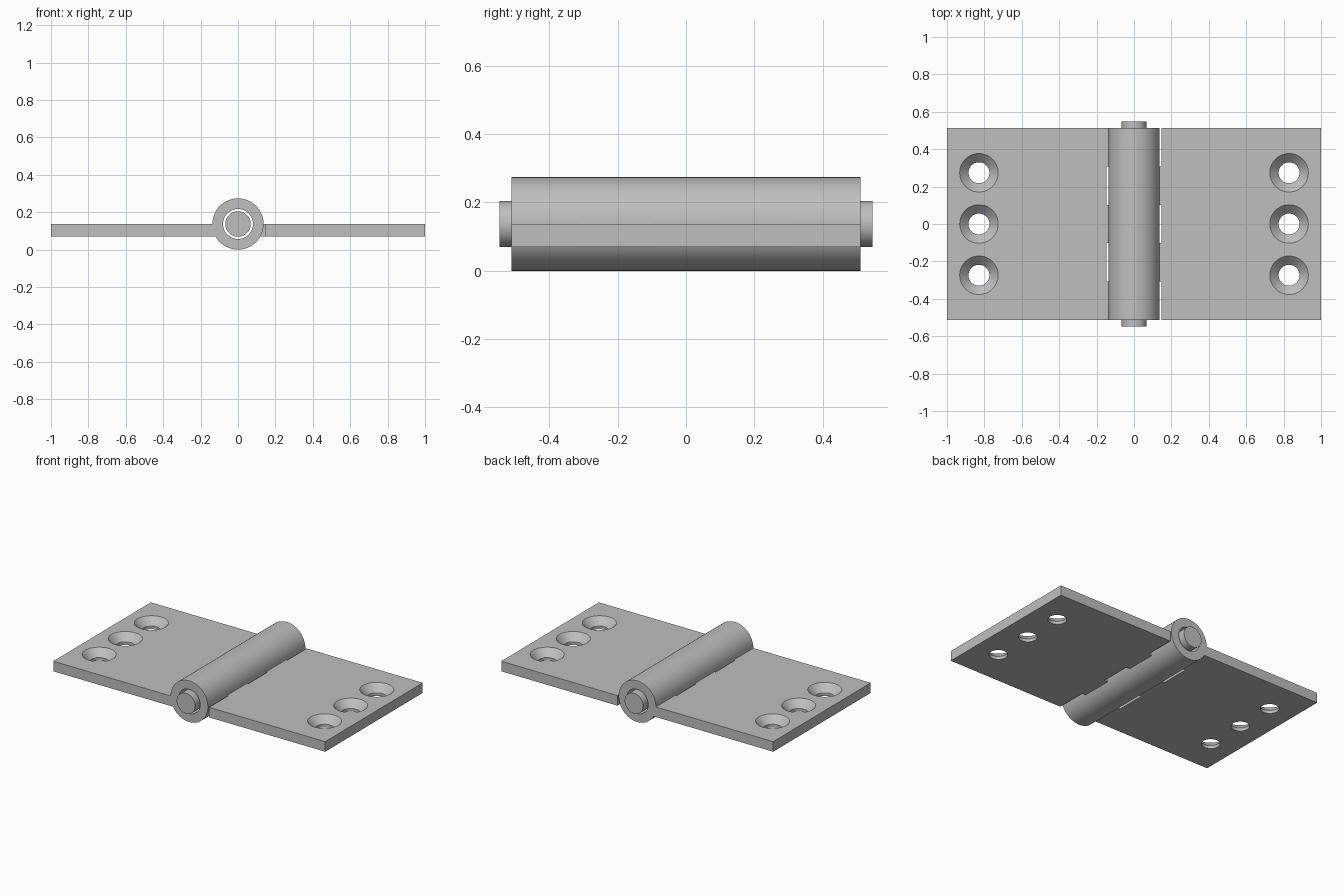
import bpy
from math import pi, radians

cube = bpy.data.objects.get("Cube")
if cube:
    bpy.data.objects.remove(cube, do_unlink=True)

# Material
steel = bpy.data.materials.new("brushed steel grey")
steel.use_nodes = True
colour = (0.52, 0.52, 0.52, 1)
steel.diffuse_color = colour
steel.node_tree.nodes["Principled BSDF"].inputs["Base Color"].default_value = colour

# Main dimensions
R = 0.137            # barrel radius, also the height of its axis
BORE, PIN = 0.08, 0.068
HALF = 0.512         # half length of the barrel and leaves
KNUCKLE = 2 * HALF / 5
BOTTOM, TOP = 0.07, 0.137
SLOT_X = 0.146       # clearance edge beside the other leaf's knuckles
HOLE_X, HOLE_STEP = 0.829, 0.274
HOLE_R, SINK_R = 0.056, 0.103


def box(name, x0, x1, y0, y1, z0, z1):
    bpy.ops.mesh.primitive_cube_add(
        size=1, location=((x0 + x1) / 2, (y0 + y1) / 2, (z0 + z1) / 2))
    ob = bpy.context.object
    ob.name = name
    ob.scale = (abs(x1 - x0), y1 - y0, z1 - z0)
    bpy.ops.object.transform_apply(location=True, rotation=True, scale=True)
    return ob


def rod(name, radius, y0, y1):
    bpy.ops.mesh.primitive_cylinder_add(
        vertices=64, radius=radius, depth=y1 - y0,
        location=(0, (y0 + y1) / 2, R), rotation=(pi / 2, 0, 0))
    ob = bpy.context.object
    ob.name = name
    bpy.ops.object.transform_apply(location=True, rotation=True, scale=True)
    return ob


def combine(target, tool, operation):
    mod = target.modifiers.new("combine", "BOOLEAN")
    mod.operation, mod.solver, mod.object = operation, "EXACT", tool
    bpy.context.view_layer.objects.active = target
    bpy.ops.object.modifier_apply(modifier=mod.name)
    bpy.data.objects.remove(tool, do_unlink=True)


def finish(ob):
    ob.data.materials.clear()
    ob.data.materials.append(steel)
    bpy.ops.object.select_all(action="DESELECT")
    ob.select_set(True)
    bpy.context.view_layer.objects.active = ob
    bpy.ops.object.shade_smooth_by_angle(angle=radians(30))


def make_leaf(name, side, own):
    leaf = box(name, side * 0.105, side, -HALF, HALF, BOTTOM, TOP)
    # Clearance slots for the other leaf, knuckles for this one
    for i in range(5):
        y0 = -HALF + i * KNUCKLE
        y1 = y0 + KNUCKLE
        if i not in own:
            a = y0 - (0.05 if i == 0 else 0)
            b = y1 + (0.05 if i == 4 else 0)
            combine(leaf, box("slot", 0, side * SLOT_X, a, b, 0, 0.3), "DIFFERENCE")
    for i in own:
        y0 = -HALF + i * KNUCKLE
        combine(leaf, rod("knuckle", R, y0, y0 + KNUCKLE), "UNION")
    combine(leaf, rod("bore", BORE, -0.7, 0.7), "DIFFERENCE")
    # Countersunk screw holes
    depth, over = SINK_R - HOLE_R, 0.01
    for j in (-1, 0, 1):
        spot = (side * HOLE_X, j * HOLE_STEP)
        bpy.ops.mesh.primitive_cylinder_add(
            vertices=48, radius=HOLE_R, depth=0.4, location=(*spot, TOP))
        combine(leaf, bpy.context.object, "DIFFERENCE")
        bpy.ops.mesh.primitive_cone_add(
            vertices=48, radius1=HOLE_R, radius2=SINK_R + over, depth=depth + over,
            location=(*spot, TOP + (over - depth) / 2))
        combine(leaf, bpy.context.object, "DIFFERENCE")
    finish(leaf)


make_leaf("right_leaf", -1, (0, 2, 4))
make_leaf("left_leaf", 1, (1, 3))

# Hinge pin
finish(rod("hinge_pin", PIN, -0.547, 0.547))
